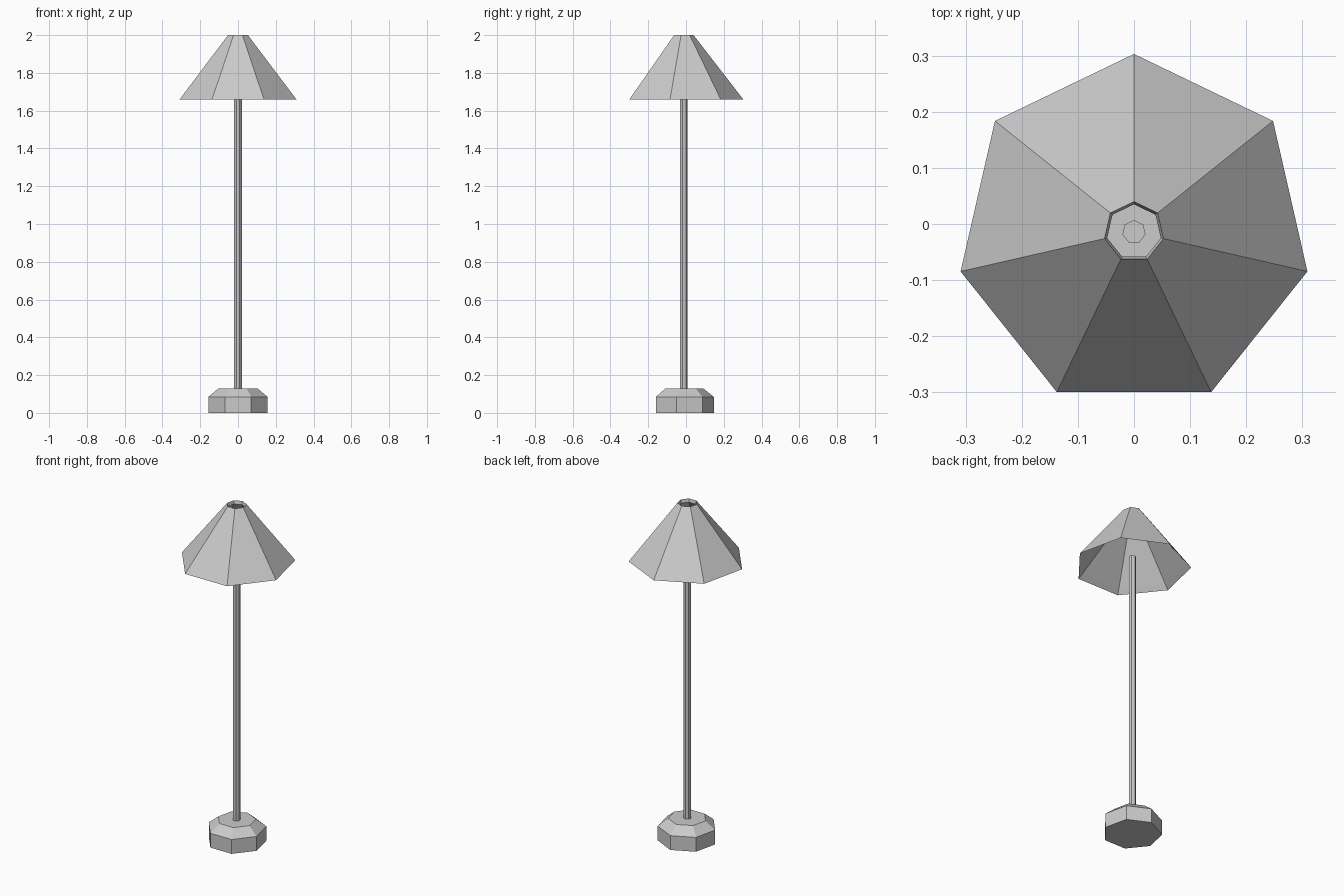
import bpy, bmesh
from math import sin, cos, pi

if "Cube" in bpy.data.objects:
    bpy.data.objects.remove(bpy.data.objects["Cube"])

SIDES = 7
CY = -0.014  # lamp axis, so the heptagon's bounds are centred


def lathe(name, profile, closed=False):
    """Seven-sided revolve of (radius, z) points, one corner towards +y."""
    bm = bmesh.new()
    rings = []
    for r, z in profile:
        angles = [pi / 2 + 2 * pi * i / SIDES for i in range(SIDES)]
        rings.append([bm.verts.new((r * cos(a), CY + r * sin(a), z)) for a in angles])
    pairs = list(zip(rings, rings[1:]))
    if closed:
        pairs.append((rings[-1], rings[0]))
    else:
        bm.faces.new(rings[0])
        bm.faces.new(rings[-1])
    for a, b in pairs:
        for i in range(SIDES):
            j = (i + 1) % SIDES
            bm.faces.new((a[i], a[j], b[j], b[i]))
    bmesh.ops.recalc_face_normals(bm, faces=bm.faces)
    mesh = bpy.data.meshes.new(name)
    bm.to_mesh(mesh)
    bm.free()
    obj = bpy.data.objects.new(name, mesh)
    bpy.context.collection.objects.link(obj)
    return obj


# Weighted foot with a sloped shoulder
lathe("base", [(0.161, 0), (0.161, 0.085), (0.105, 0.13)])

# Pole ending just inside the shade
lathe("pole", [(0.021, 0.12), (0.021, 1.72)])

# Open shade: outer wall, top rim, inner wall, bottom rim
lathe("shade", [(0.317, 1.66), (0.054, 2.0), (0.049, 1.98), (0.292, 1.688)], closed=True)
